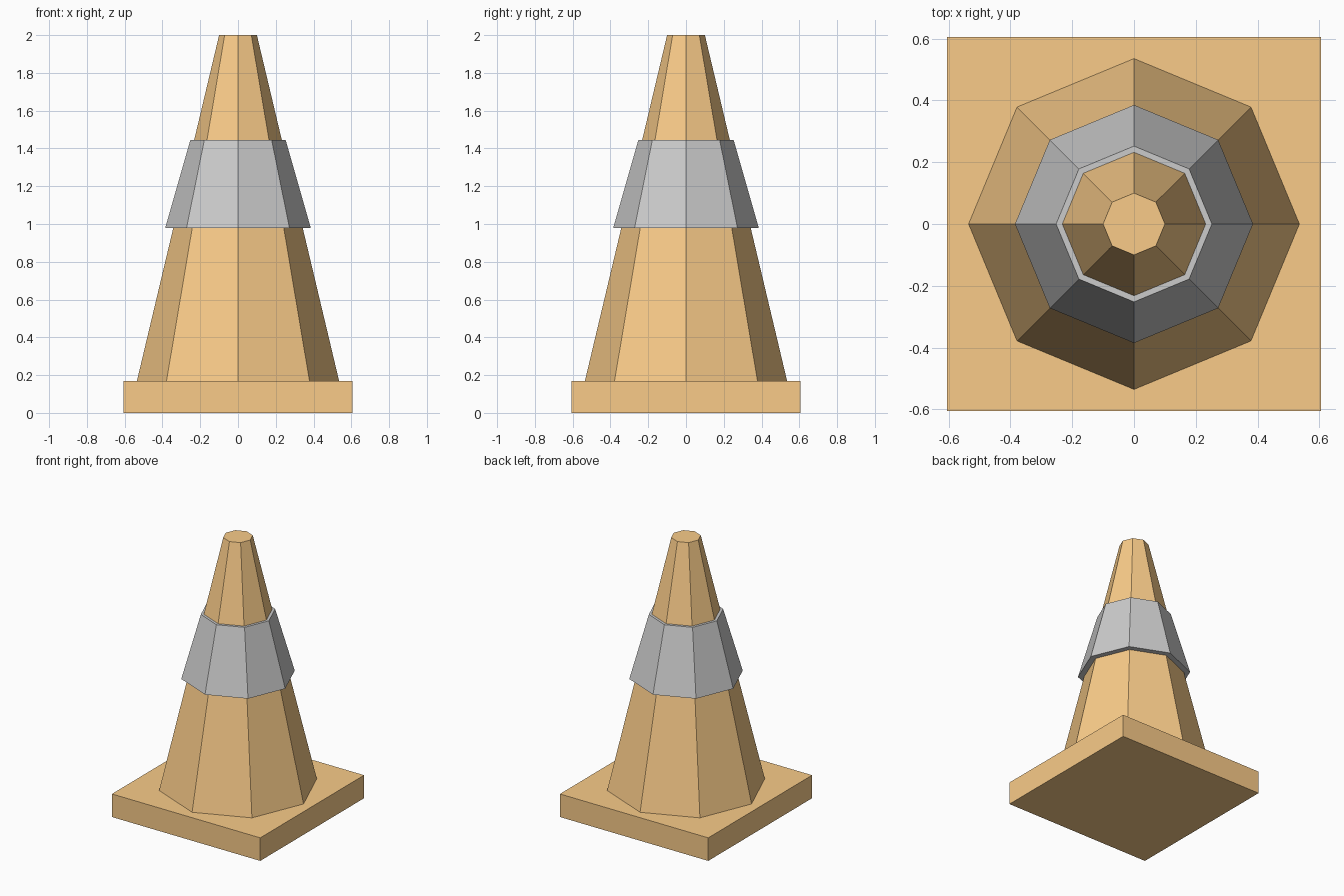
import bpy, bmesh, math

if "Cube" in bpy.data.objects:
    bpy.data.objects.remove(bpy.data.objects["Cube"])

SIDES = 8
BASE_TOP, TOP = 0.17, 2.0
R_FOOT, R_TIP = 0.535, 0.10

orange = bpy.data.materials.new("orange_plastic")
orange.diffuse_color = (0.95, 0.6, 0.25, 1)
orange.use_nodes = True
orange.node_tree.nodes["Principled BSDF"].inputs["Base Color"].default_value = orange.diffuse_color


def finish(name, bm, material=None):
    bmesh.ops.recalc_face_normals(bm, faces=bm.faces)
    mesh = bpy.data.meshes.new(name)
    bm.to_mesh(mesh)
    bm.free()
    obj = bpy.data.objects.new(name, mesh)
    bpy.context.collection.objects.link(obj)
    if material:
        mesh.materials.append(material)
    return obj


def lathe(name, profile, closed=False, material=None):
    """Turn an (r, z) profile into eight flat sides; cap it or join it into a ring."""
    bm = bmesh.new()
    rings = []
    for r, z in profile:
        angles = [2 * math.pi * i / SIDES for i in range(SIDES)]
        rings.append([bm.verts.new((r * math.cos(a), r * math.sin(a), z)) for a in angles])
    pairs = list(zip(rings, rings[1:]))
    if closed:
        pairs.append((rings[-1], rings[0]))
    else:
        bm.faces.new(rings[0])
        bm.faces.new(rings[-1])
    for lo, hi in pairs:
        for i in range(SIDES):
            j = (i + 1) % SIDES
            bm.faces.new((lo[i], lo[j], hi[j], hi[i]))
    return finish(name, bm, material)


def cone_radius(z):
    return R_FOOT + (R_TIP - R_FOOT) * (z - BASE_TOP) / (TOP - BASE_TOP)


# Square base plate
bm = bmesh.new()
bmesh.ops.create_cube(bm, size=1)
bmesh.ops.scale(bm, vec=(1.21, 1.21, BASE_TOP), verts=bm.verts)
bmesh.ops.translate(bm, vec=(0, 0, BASE_TOP / 2), verts=bm.verts)
finish("base_plate", bm, orange)

# Tapered eight-sided body
lathe("cone_body", [(R_FOOT, BASE_TOP), (R_TIP, TOP)], material=orange)

# Reflective sleeve around the body
Z0, Z1 = 0.98, 1.445
lathe("reflective_band",
      [(cone_radius(Z0), Z0), (0.385, Z0), (0.252, Z1), (cone_radius(Z1), Z1)],
      closed=True)
